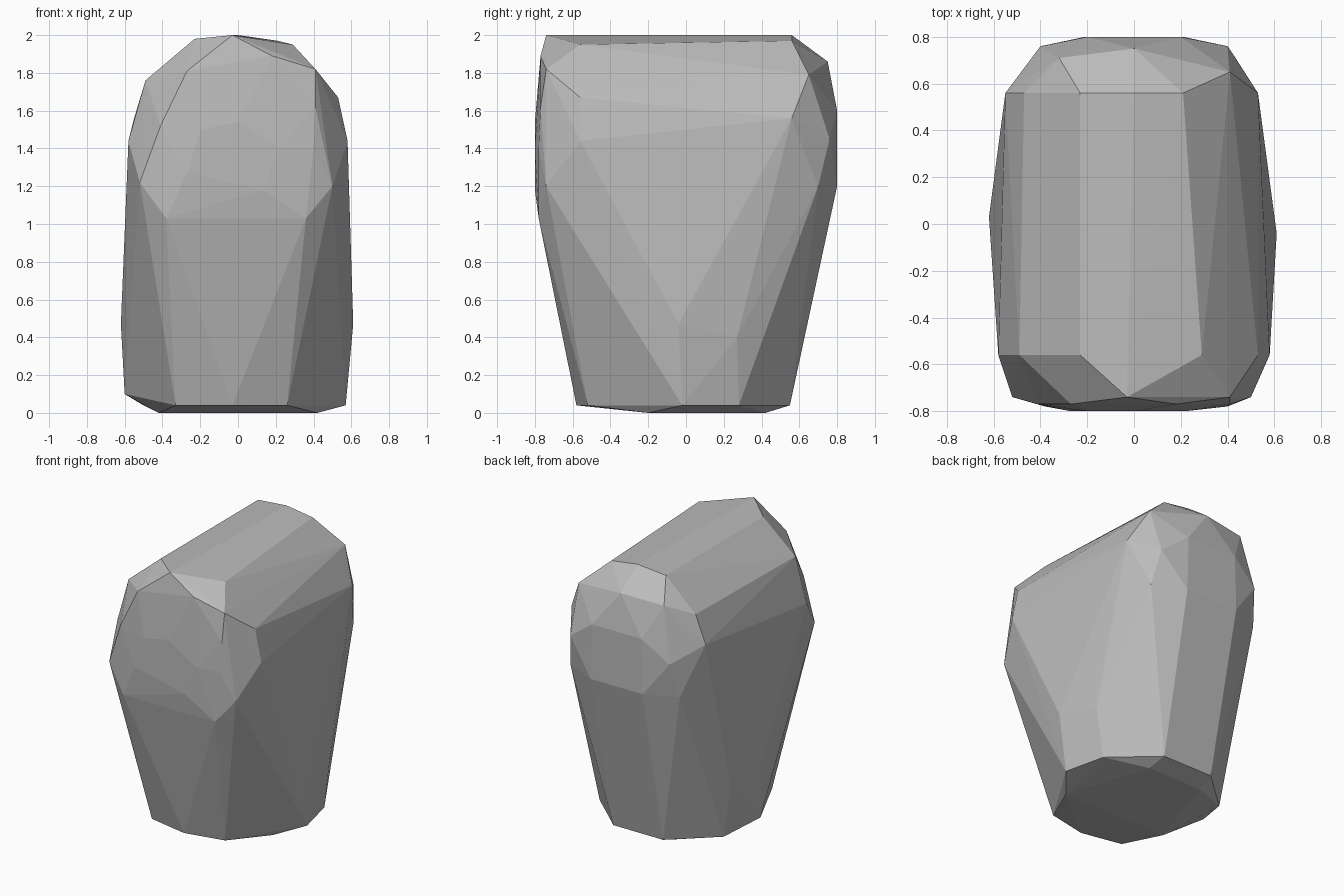
import bpy
import bmesh

# Remove the default object only
default_cube = bpy.data.objects.get("Cube")
if default_cube:
    bpy.data.objects.remove(default_cube, do_unlink=True)


def make_material(name, colour):
    material = bpy.data.materials.new(name)
    material.use_nodes = True
    material.diffuse_color = colour
    shader = material.node_tree.nodes["Principled BSDF"]
    shader.inputs["Base Color"].default_value = colour
    return material


def cross_section(y, outline):
    """Corners of an upright slice, given as (x, z) pairs."""
    return [(x, y, z) for x, z in outline]


def mirrored(corners):
    """Corners repeated on the left and right sides."""
    return [(side * x, y, z) for x, y, z in corners for side in (-1, 1)]


def build_hull(name, corners, material):
    """Wrap the corners in a tight faceted skin."""
    mesh = bpy.data.meshes.new(name)
    bm = bmesh.new()
    for corner in corners:
        bm.verts.new(corner)
    bmesh.ops.convex_hull(bm, input=bm.verts, use_existing_faces=False)
    loose = [vert for vert in bm.verts if not vert.link_faces]
    bmesh.ops.delete(bm, geom=loose, context="VERTS")
    bmesh.ops.recalc_face_normals(bm, faces=bm.faces)
    for face in bm.faces:
        face.smooth = False
    bm.to_mesh(mesh)
    bm.free()
    mesh.materials.append(material)
    hull = bpy.data.objects.new(name, mesh)
    bpy.context.collection.objects.link(hull)
    return hull


# Rounded roof: long facets between a front and a back slice
front_roof = cross_section(-.56, [
    (-.58, 1.44), (-.49, 1.76), (-.23, 1.98),
    (.29, 1.95), (.53, 1.67), (.58, 1.44)])
back_roof = cross_section(.56, [
    (-.55, 1.56), (-.47, 1.76), (-.23, 1.98),
    (0, 2), (.21, 1.97), (.53, 1.56)])

# Front: brow rim, then a shallow bulge of small facets
front_rim = cross_section(-.74, [
    (-.52, 1.22), (-.03, 2), (.41, 1.82), (.5, 1.2)])
front_brow = cross_section(-.77, [
    (-.41, 1.52), (-.27, 1.81), (.18, 1.89), (.41, 1.62)])
front_cheeks = cross_section(-.78, [
    (-.38, 1.03), (-.14, 1.05), (.36, 1.03), (.4, 1.4)])
front_bulge = cross_section(-.8, [
    (-.27, 1.27), (-.06, 1.24), (.13, 1.18),
    (.22, 1.4), (0, 1.54), (-.2, 1.5)])

# Back: shoulder corners and a matching bulge
back_rim = [(-.32, .71, 1.84), (0, .75, 1.86), (.41, .65, 1.79)]
back_bulge = mirrored([
    (.4, .76, 1.45), (.44, .7, 1.2), (.2, .8, 1.6), (.21, .8, 1.2)])

# Sides: widest corners low on the body
side_corners = [(.61, -.04, .47), (-.62, .03, .47), (-.6, 0, .1)]
side_corners += mirrored([(.55, .27, .4)])

# Tapered foot with a slightly bevelled base
foot = [(-.33, -.52, .04), (-.03, -.58, .04), (.26, -.52, .04), (.57, -.02, .04)]
foot += mirrored([(.5, .28, .04), (.2, .55, .04), (.42, -.2, 0), (.22, .42, 0)])

stone_grey = make_material("stone grey", (.5, .5, .5, 1))
build_hull(
    "faceted_boulder",
    front_roof + back_roof + front_rim + front_brow + front_cheeks
    + front_bulge + back_rim + back_bulge + side_corners + foot,
    stone_grey)
